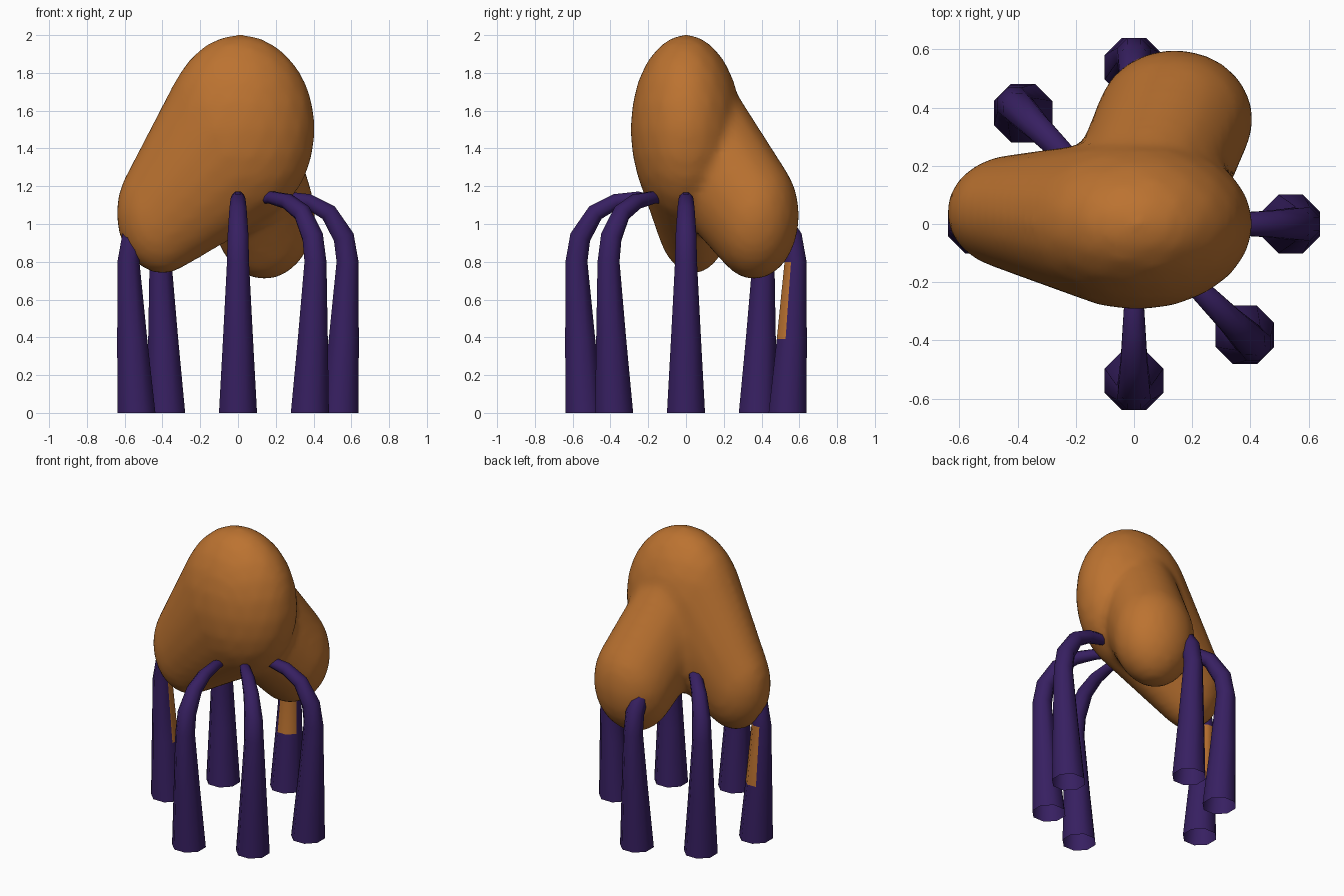
import bpy, bmesh, math
from mathutils import Vector, Matrix

if "Cube" in bpy.data.objects:
    bpy.data.objects.remove(bpy.data.objects["Cube"])


def material(name, rgb):
    m = bpy.data.materials.new(name)
    m.diffuse_color = (*rgb, 1)
    m.use_nodes = True
    m.node_tree.nodes["Principled BSDF"].inputs["Base Color"].default_value = m.diffuse_color
    return m


ORANGE = material("orange", (0.50, 0.17, 0.03))
PURPLE = material("dark purple", (0.038, 0.014, 0.12))


def finish(bm, name, mats, angle):
    bmesh.ops.recalc_face_normals(bm, faces=bm.faces)
    me = bpy.data.meshes.new(name)
    bm.to_mesh(me)
    bm.free()
    ob = bpy.data.objects.new(name, me)
    bpy.context.collection.objects.link(ob)
    for m in mats:
        me.materials.append(m)
    bpy.ops.object.select_all(action='DESELECT')
    ob.select_set(True)
    bpy.context.view_layer.objects.active = ob
    bpy.ops.object.shade_smooth_by_angle(angle=math.radians(angle))
    return ob


def add_hull(bm, blobs):
    """Convex skin around several ellipsoids (centre, radii)."""
    part = bmesh.new()
    for c, r in blobs:
        bmesh.ops.create_icosphere(part, subdivisions=3, radius=1,
                                   matrix=Matrix.Translation(c) @ Matrix.Diagonal((*r, 1)))
    verts = [bm.verts.new(v.co) for v in part.verts]
    part.free()
    bmesh.ops.convex_hull(bm, input=verts)
    bmesh.ops.delete(bm, geom=[v for v in bm.verts if not v.link_faces], context='VERTS')


# Body: tall head blending into a left lobe and, through a slimmer neck, a back lobe
head = ((0.01, 0, 1.5), (0.40, 0.295, 0.505))
left_lobe = ((-0.40, 0.04, 1.06), (0.245, 0.20, 0.325))
neck = ((0.0, 0.02, 1.5), (0.26, 0.26, 0.42))
back_lobe = ((0.14, 0.36, 1.045), (0.27, 0.24, 0.34))
bm = bmesh.new()
add_hull(bm, [head, left_lobe])
add_hull(bm, [neck, back_lobe])
body = finish(bm, "body", [ORANGE], 180)
remesh = body.modifiers.new("merge", 'REMESH')
remesh.mode = 'VOXEL'
remesh.voxel_size = 0.025
remesh.use_smooth_shade = True
smooth = body.modifiers.new("soften", 'SMOOTH')
smooth.factor = 0.5
smooth.iterations = 8

# Legs: (distance from centre, height, tube radius) from foot to tip
PATH = [(0.538, 0, 0.109), (0.56, 0.39, 0.086), (0.58, 0.80, 0.063), (0.56, 0.93, 0.06),
        (0.48, 1.06, 0.05), (0.37, 1.12, 0.043), (0.25, 1.14, 0.035), (0.17, 1.13, 0.02)]
SIDES = 8


def leg(name, degrees, patch):
    bm = bmesh.new()
    turn = Matrix.Rotation(math.radians(degrees), 3, 'Z')
    rings = []
    for i, (d, z, r) in enumerate(PATH):
        a, b = PATH[max(i - 1, 0)], PATH[min(i + 1, len(PATH) - 1)]
        t = Vector((b[0] - a[0], 0, b[1] - a[1])).normalized()
        if i < 2:
            t = Vector((0, 0, 1))
        u, w = Vector((t.z, 0, -t.x)), Vector((0, 1, 0))
        ring = []
        for k in range(SIDES):
            ang = 2 * math.pi * (k + 0.5) / SIDES
            p = Vector((d, 0, z)) + r * (u * math.cos(ang) + w * math.sin(ang))
            ring.append(bm.verts.new(turn @ p))
        rings.append(ring)
    for i in range(len(rings) - 1):
        for k in range(SIDES):
            n = (k + 1) % SIDES
            f = bm.faces.new((rings[i][k], rings[i][n], rings[i + 1][n], rings[i + 1][k]))
            # orange patch on the inner side of the second segment
            if i == 1 and k in patch:
                f.material_index = 1
    bm.faces.new(rings[-1])  # closed tip, open foot
    finish(bm, name, [PURPLE, ORANGE], 50)


for name, degrees, patch in [("right_leg", 0, ()), ("front_right_leg", -45, ()),
                             ("front_leg", -90, ()), ("left_leg", 180, (3, 4, 5)),
                             ("back_left_leg", 135, ()), ("back_leg", 90, (3, 4))]:
    leg(name, degrees, patch)
